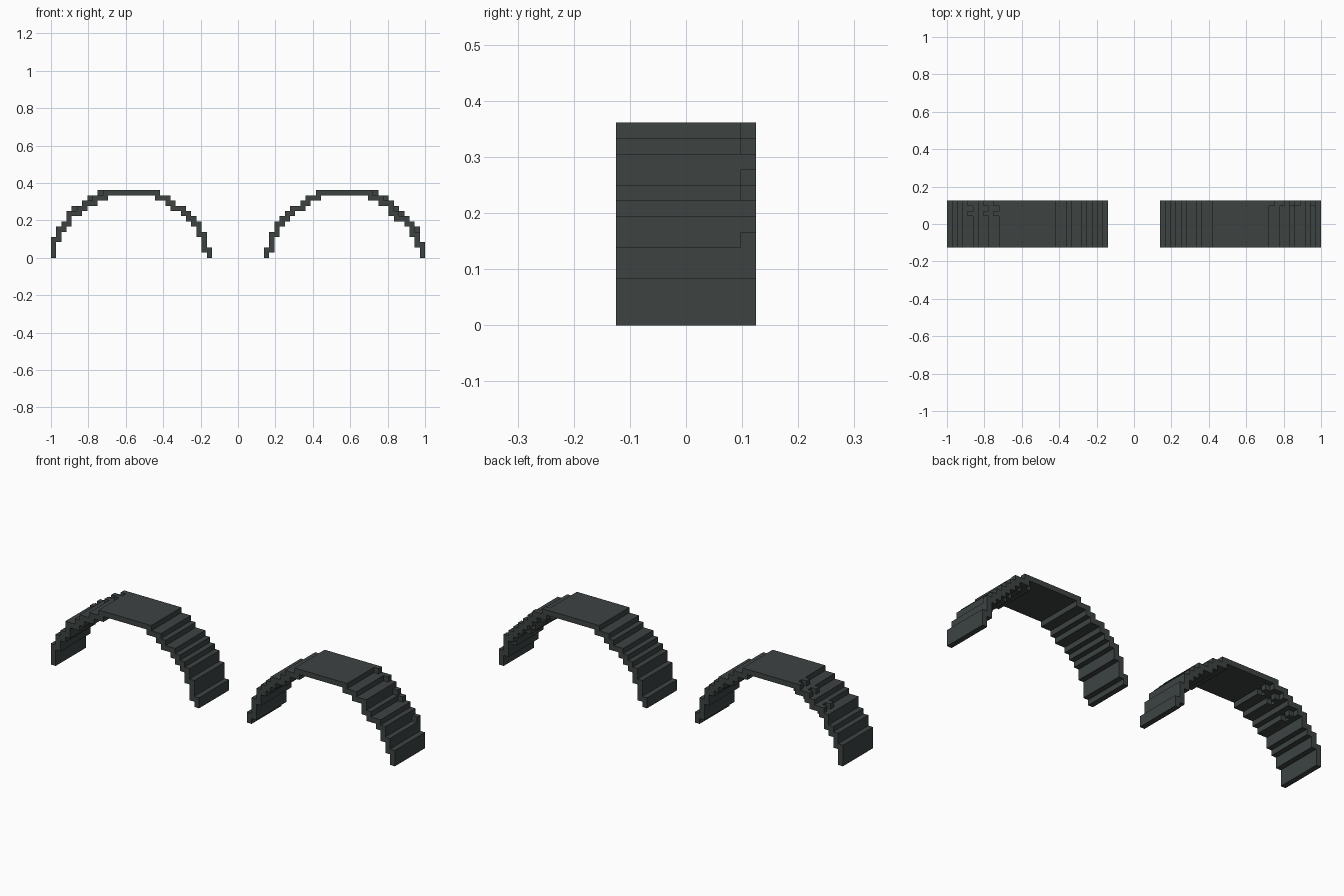
import bpy
import bmesh
from mathutils import Vector

cube = bpy.data.objects.get("Cube")
if cube:
    bpy.data.objects.remove(cube, do_unlink=True)

UNIT = 1 / 36      # edge of one block
SPAN = 31          # blocks across an arch
DEPTH = 9          # blocks front to back
TOP = 13           # blocks high

mat = bpy.data.materials.new("dark slate")
mat.use_nodes = True
colour = (0.047, 0.056, 0.055, 1)
mat.diffuse_color = colour
mat.node_tree.nodes["Principled BSDF"].inputs["Base Color"].default_value = colour

# Step heights from each foot up to the crown
INNER = [2, 5, 7, 8, 9, 10, 10, 11, 12, 12]
LEFT_OUTER = [3, 5, 7, 8, 8, 9, 11, 11, 12, 12]
LEFT_OUTER_REAR = [3, 6, 7, 8, 9, 10, 11, 12, 12, 13]
RIGHT_OUTER = [4, 6, 7, 9, 9, 10, 11, 11, 12, 12]
RIGHT_OUTER_REAR = [4, 6, 7, 9, 10, 10, 11, 12, 12, 13]


def arch_row(outer):
    """Cells (column, level) of one slice, counted from the outer foot."""
    crown = [TOP] * (SPAN - len(outer) - len(INNER))
    heights = outer + crown + INNER[::-1]
    cells = set()
    for i, h in enumerate(heights):
        # each step overlaps its lower neighbour by one block
        before = heights[i - 1] if i else 1
        after = heights[i + 1] if i < SPAN - 1 else 1
        low = max(0, min(h, before, after) - 1)
        cells.update((i, k) for k in range(low, h))
    return cells


def build_arch(name, side, outer, rear, rear_rows):
    cells = set()
    for j in range(DEPTH):
        for i, k in arch_row(rear if j in rear_rows else outer):
            column = 35 - i if side > 0 else i - 36
            cells.add((column, j, k))

    # Skin the exposed sides of the blocks
    bm = bmesh.new()
    for cell in cells:
        base = Vector(cell)
        for axis in range(3):
            for sign in (0, 1):
                step = [0, 0, 0]
                step[axis] = 1 if sign else -1
                if tuple(int(c + s) for c, s in zip(cell, step)) in cells:
                    continue
                u, v, n = Vector(), Vector(), Vector()
                u[(axis + 1) % 3] = 1
                v[(axis + 2) % 3] = 1
                n[axis] = sign
                loop = [n, n + u, n + u + v, n + v]
                if not sign:
                    loop.reverse()
                pts = [(base + c - Vector((0, DEPTH / 2, 0))) * UNIT for c in loop]
                bm.faces.new([bm.verts.new(p) for p in pts])
    bmesh.ops.remove_doubles(bm, verts=bm.verts[:], dist=UNIT / 100)
    bmesh.ops.dissolve_limit(bm, angle_limit=0.01, verts=bm.verts[:], edges=bm.edges[:])

    mesh = bpy.data.meshes.new(name)
    bm.to_mesh(mesh)
    bm.free()
    mesh.materials.append(mat)
    obj = bpy.data.objects.new(name, mesh)
    bpy.context.collection.objects.link(obj)


# Two stepped arches side by side
build_arch("left_arch", 1, LEFT_OUTER, LEFT_OUTER_REAR, {8})
build_arch("right_arch", -1, RIGHT_OUTER, RIGHT_OUTER_REAR, {6, 8})
